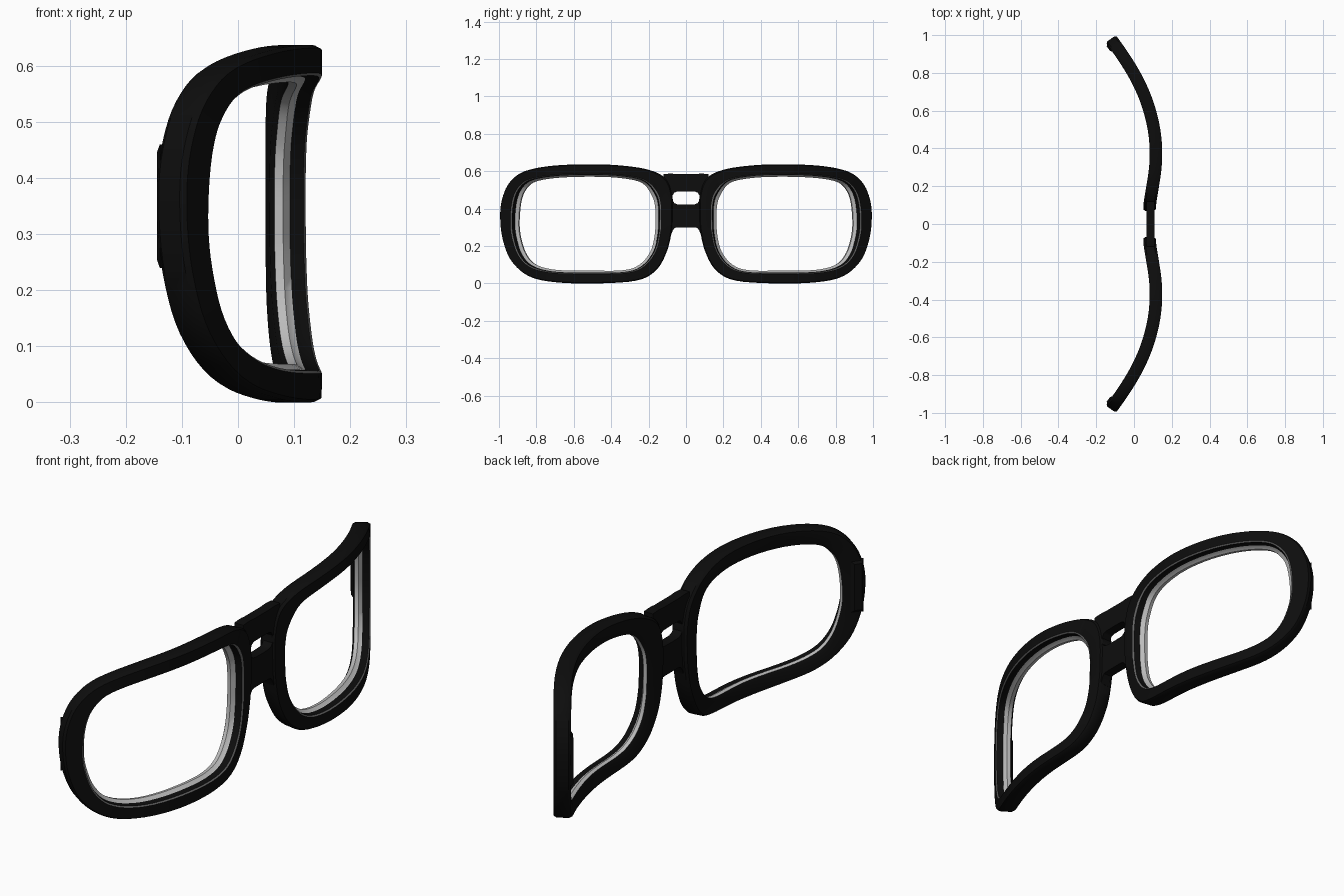
import bpy, bmesh, math
from mathutils import Vector

if "Cube" in bpy.data.objects:
    bpy.data.objects.remove(bpy.data.objects["Cube"])


def material(name, v):
    m = bpy.data.materials.new(name)
    m.diffuse_color = (v, v, v, 1)
    m.use_nodes = True
    m.node_tree.nodes["Principled BSDF"].inputs["Base Color"].default_value = m.diffuse_color
    return m


BLACK = material("black plastic", 0.004)
LIP = material("dark grey lip", 0.14)
GREY = material("light grey lens edge", 0.5)

# Bend of the frame seen from above: (y, x)
BEND = [(0, .083), (.1, .083), (.2, .099), (.3, .113), (.4, .116), (.5, .106), (.6, .083),
        (.7, .047), (.8, -.003), (.9, -.066), (1.0, -.137), (1.1, -.21)]


def bend(y):
    y = min(max(abs(y), 0), 1.05)
    i = min(int(y * 10), len(BEND) - 2)
    p = [BEND[min(max(k, 0), len(BEND) - 1)][1] for k in range(i - 1, i + 3)]
    return spline(p, y * 10 - i)


def spline(p, t):
    a, b, c, d = p
    return b + 0.5 * t * (c - a + t * (2*a - 5*b + 4*c - d + t * (3*(b - c) + d - a)))


# Outer y, z and inner y, z round one eye
RIM = [(.98, .35, .917, .33), (.97, .45, .907, .44), (.93, .54, .878, .51), (.85, .60, .82, .555),
       (.70, .63, .69, .578), (.50, .637, .50, .584), (.34, .63, .34, .576), (.20, .607, .225, .55),
       (.11, .56, .165, .485), (.075, .48, .145, .42), (.07, .38, .143, .34), (.077, .28, .148, .26),
       (.105, .17, .172, .17), (.165, .07, .23, .095), (.27, .015, .32, .06), (.50, .0, .5, .055),
       (.70, .008, .70, .06), (.83, .04, .815, .09), (.92, .12, .875, .15), (.965, .23, .907, .24)]

# Cross-section: (inner 0 to outer 1, depth, material of the strip that follows)
SECTION = [(.9, -.033, 0), (1, -.023, 0), (1, .023, 0), (.9, .033, 0), (.06, .033, 1),
           (-.03, .028, 0), (-.06, .003, 2), (-.25, -.012, 2), (-.2, -.027, 0), (.02, -.033, 0)]


def finish(bm, name, angle=35):
    bmesh.ops.recalc_face_normals(bm, faces=bm.faces)
    me = bpy.data.meshes.new(name)
    bm.to_mesh(me)
    bm.free()
    for m in (BLACK, LIP, GREY):
        me.materials.append(m)
    ob = bpy.data.objects.new(name, me)
    bpy.context.collection.objects.link(ob)
    bpy.ops.object.select_all(action='DESELECT')
    ob.select_set(True)
    bpy.context.view_layer.objects.active = ob
    bpy.ops.object.shade_smooth_by_angle(angle=math.radians(angle))
    return ob


def bent_point(y, z, d):
    slope = (bend(y + .02) - bend(y - .02)) / .04 if y > .03 else 0
    n = Vector((1, -slope, 0)).normalized()
    return Vector((bend(y), y, z)) + n * d


def eye_rim(name, side):
    bm = bmesh.new()
    n, steps, rings = len(RIM), 5, []
    for i in range(n):
        for s in range(steps):
            oy, oz, iy, iz = [spline([RIM[(i + k) % n][c] for k in (-1, 0, 1, 2)], s / steps)
                              for c in range(4)]
            ring = []
            for t, d, _ in SECTION:
                p = bent_point(iy + (oy - iy) * t, iz + (oz - iz) * t, d)
                ring.append(bm.verts.new((p.x, p.y * side, p.z)))
            rings.append(ring)
    m = len(SECTION)
    for i, a in enumerate(rings):
        b = rings[(i + 1) % len(rings)]
        for j in range(m):
            k = (j + 1) % m
            bm.faces.new((a[j], a[k], b[k], b[j])).material_index = SECTION[j][2]
    finish(bm, name)


def bridge_bar(name, half):
    # half: (y, bottom z, top z) from the middle outwards
    prof = [(-y, b, t) for y, b, t in reversed(half[1:])] + half
    bm = bmesh.new()
    rings = [[bm.verts.new((x, y, z)) for x, z in ((.067, b), (.108, b), (.108, t), (.067, t))]
             for y, b, t in prof]
    for a, b in zip(rings, rings[1:]):
        for j in range(4):
            bm.faces.new((a[j], a[(j+1) % 4], b[(j+1) % 4], b[j]))
    bm.faces.new(rings[0])
    bm.faces.new(rings[-1])
    finish(bm, name)


def hinge_pad(name, side):
    # Small raised plate behind the outer end of the rim
    bm = bmesh.new()
    rows = []
    for d, g in ((-.028, .0), (-.041, .015)):
        rows.append([bm.verts.new((p.x, p.y * side, p.z)) for p in (
            bent_point(.925 + g, .24 + g, d), bent_point(.972 - g / 2, .24 + g, d),
            bent_point(.972 - g / 2, .46 - g, d), bent_point(.925 + g, .46 - g, d))])
    bm.faces.new(rows[0])
    bm.faces.new(rows[1])
    for j in range(4):
        k = (j + 1) % 4
        bm.faces.new((rows[0][j], rows[0][k], rows[1][k], rows[1][j]))
    finish(bm, name)


for label, side in (("left", 1), ("right", -1)):
    eye_rim(label + "_eye_rim", side)
    hinge_pad(label + "_hinge_pad", side)

bridge_bar("upper_bridge", [(0, .492, .585), (.05, .491, .585), (.063, .485, .586),
                            (.072, .47, .587), (.09, .46, .587), (.12, .46, .585)])
bridge_bar("lower_bridge", [(0, .30, .422), (.045, .30, .423), (.06, .297, .428),
                            (.07, .285, .44), (.08, .26, .45), (.11, .25, .46)])
